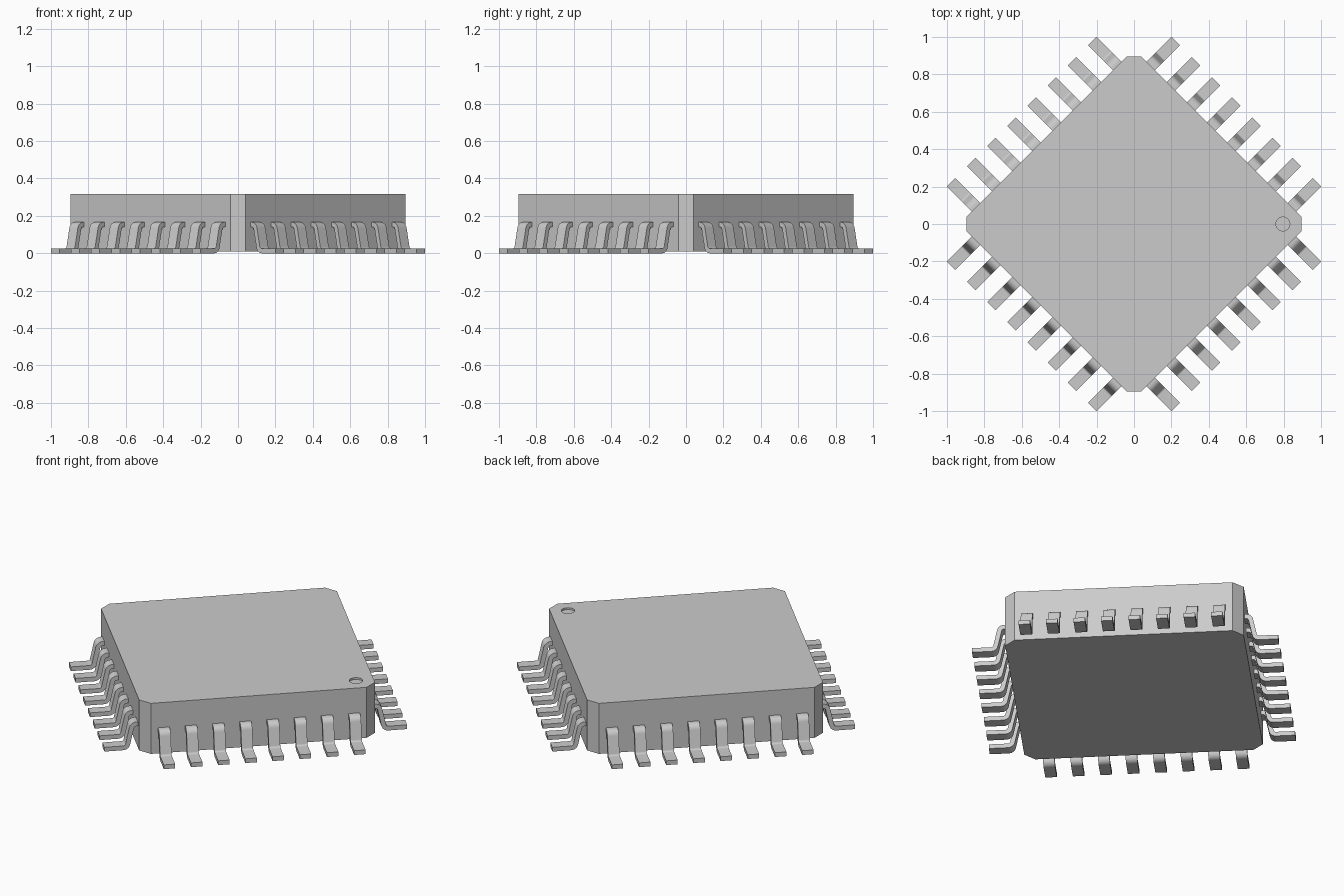
import bpy, bmesh, math
from mathutils import Vector, Matrix

cube = bpy.data.objects.get("Cube")
if cube:
    bpy.data.objects.remove(cube, do_unlink=True)

grey = bpy.data.materials.new("light_grey")
grey.use_nodes = True
colour = (0.6, 0.6, 0.6, 1)
grey.diffuse_color = colour
grey.node_tree.nodes["Principled BSDF"].inputs["Base Color"].default_value = colour

BODY_R, CORNER = 0.895, 0.04      # reach of a clipped corner and its half width
BOTTOM, TOP = 0.01, 0.318
LEADS, PITCH = 8, 0.1525
WIDTH, THICK = 0.064, 0.026


def add_object(name, bm):
    bmesh.ops.recalc_face_normals(bm, faces=bm.faces)
    mesh = bpy.data.meshes.new(name)
    bm.to_mesh(mesh)
    bm.free()
    mesh.materials.append(grey)
    obj = bpy.data.objects.new(name, mesh)
    bpy.context.collection.objects.link(obj)
    return obj


def activate(obj):
    bpy.ops.object.select_all(action='DESELECT')
    obj.select_set(True)
    bpy.context.view_layer.objects.active = obj


# Package body: a square on its corner with the four corners clipped
bm = bmesh.new()
outline = []
for k in range(4):
    turn = Matrix.Rotation(k * math.pi / 2, 3, 'Z')
    for side in (-CORNER, CORNER):
        outline.append(bm.verts.new(turn @ Vector((BODY_R, side, BOTTOM))))
base = bm.faces.new(outline)
top = bmesh.ops.extrude_face_region(bm, geom=[base])["geom"]
bmesh.ops.translate(bm, vec=(0, 0, TOP - BOTTOM),
                    verts=[v for v in top if isinstance(v, bmesh.types.BMVert)])
body = add_object("package_body", bm)

# Shallow round dimple marking the first corner
bm = bmesh.new()
bmesh.ops.create_cone(bm, cap_ends=True, segments=32, radius1=0.037, radius2=0.037,
                      depth=0.03, matrix=Matrix.Translation((0.796, 0, TOP + 0.004)))
cutter = add_object("dimple_cutter", bm)
cutter.hide_render = True
cut = body.modifiers.new("dimple", 'BOOLEAN')
cut.operation, cut.solver, cut.object = 'DIFFERENCE', 'EXACT', cutter
activate(body)
bpy.ops.object.modifier_apply(modifier=cut.name)
bpy.data.objects.remove(cutter, do_unlink=True)


def rounded_path(points, radius, steps=6):
    """Centre line with filleted corners, as pairs of point and normal."""
    pts = [Vector(p) for p in points]
    heading = [math.atan2(b.y - a.y, b.x - a.x) for a, b in zip(pts, pts[1:])]

    def normal(a):
        return Vector((-math.sin(a), math.cos(a)))

    path = [(pts[0], normal(heading[0]))]
    for corner, a0, a1 in zip(pts[1:], heading, heading[1:]):
        bend = math.copysign(radius, a1 - a0)
        trim = radius * math.tan(abs(a1 - a0) / 2)
        centre = corner - trim * Vector((math.cos(a0), math.sin(a0))) + bend * normal(a0)
        for i in range(steps + 1):
            n = normal(a0 + (a1 - a0) * i / steps)
            path.append((centre - bend * n, n))
    path.append((pts[-1], normal(heading[-1])))
    return path


# One gull-wing lead: a flat strip following the bent centre line
half = THICK / 2
line = [(0.64, 0.153), (0.692, 0.153), (0.722, half), (0.849, half)]
bm = bmesh.new()
rings = []
for p, n in rounded_path(line, 0.026):
    up, low = p + n * half, p - n * half
    rings.append([bm.verts.new((q.x, y, q.y)) for q, y in
                  ((up, -WIDTH / 2), (up, WIDTH / 2), (low, WIDTH / 2), (low, -WIDTH / 2))])
for a, b in zip(rings, rings[1:]):
    for i in range(4):
        j = (i + 1) % 4
        bm.faces.new((a[i], a[j], b[j], b[i]))
bm.faces.new(rings[0])
bm.faces.new(rings[-1])
lead = add_object("lead", bm)
activate(lead)
bpy.ops.object.shade_smooth_by_angle(angle=math.radians(30))

# Repeat the lead along all four sides
lead_mesh = lead.data
bpy.data.objects.remove(lead, do_unlink=True)
for k, side in enumerate(("back_left", "back_right", "front_right", "front_left")):
    turn = Matrix.Rotation(math.pi / 4 + k * math.pi / 2, 4, 'Z')
    for i in range(LEADS):
        obj = bpy.data.objects.new(f"lead_{side}_{i + 1}", lead_mesh)
        bpy.context.collection.objects.link(obj)
        obj.matrix_world = turn @ Matrix.Translation((0, (i - (LEADS - 1) / 2) * PITCH, 0))
